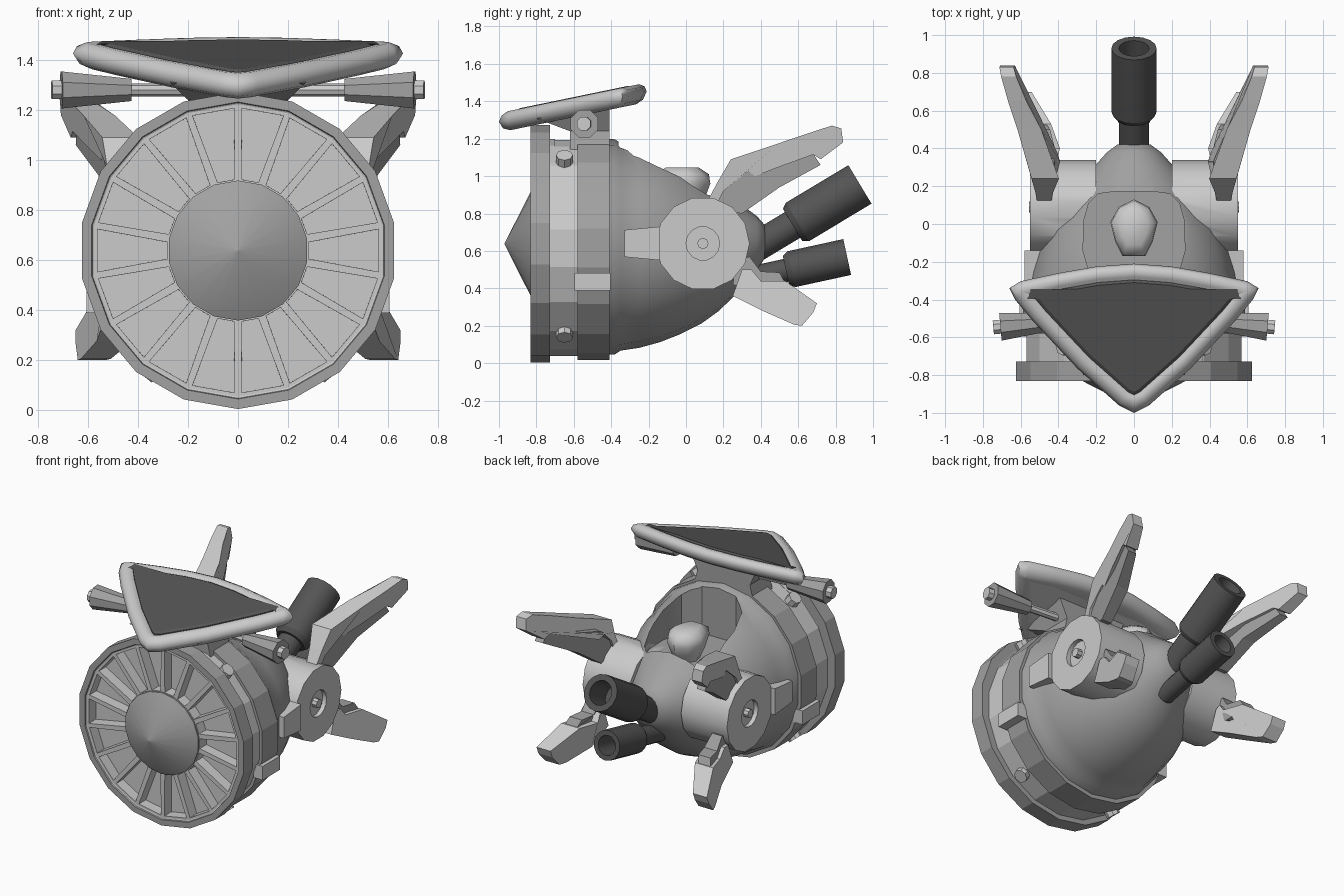
import bpy, bmesh, math
from mathutils import Vector as V

if "Cube" in bpy.data.objects:
    bpy.data.objects.remove(bpy.data.objects["Cube"])


def mat(name, g):
    m = bpy.data.materials.new(name)
    m.diffuse_color = (g, g, g, 1)
    m.use_nodes = True
    m.node_tree.nodes["Principled BSDF"].inputs["Base Color"].default_value = m.diffuse_color
    return m


DARK, MID = mat("dark_grey", 0.09), mat("mid_grey", 0.36)


def activate(ob):
    bpy.ops.object.select_all(action='DESELECT')
    ob.select_set(True)
    bpy.context.view_layer.objects.active = ob


def smooth_angle(ob, deg):
    activate(ob)
    bpy.ops.object.shade_smooth_by_angle(angle=math.radians(deg))


def finish(name, bm, material=None, mirror=False, smooth=0):
    bmesh.ops.recalc_face_normals(bm, faces=bm.faces)
    me = bpy.data.meshes.new(name)
    bm.to_mesh(me)
    bm.free()
    ob = bpy.data.objects.new(name, me)
    bpy.context.collection.objects.link(ob)
    if material:
        me.materials.append(material)
    if mirror:
        ob.modifiers.new("mirror", 'MIRROR')
    if smooth:
        smooth_angle(ob, smooth)
    return ob


def ring(c, d, r, n, phase=0.0):
    d = V(d).normalized()
    side = d.cross(V((0, 0, 1))).normalized()
    up = side.cross(d)
    return [V(c) + r * (math.sin(a) * side - math.cos(a) * up)
            for a in [(k + phase) * 2 * math.pi / n for k in range(n)]]


def loft_bm(rings, caps=True):
    bm = bmesh.new()
    vs = [[bm.verts.new(p) for p in r] for r in rings]
    n = len(vs[0])
    for a, b in zip(vs, vs[1:]):
        for i in range(n):
            bm.faces.new((a[i], a[(i + 1) % n], b[(i + 1) % n], b[i]))
    if caps:
        bm.faces.new(vs[0])
        bm.faces.new(vs[-1])
    return bm


def loft(name, rings, caps=True, **kw):
    return finish(name, loft_bm(rings, caps), **kw)


def turned(name, origin, d, profile, n, phase=0.0, **kw):
    """Lathe of (distance, radius) pairs along direction d."""
    dn = V(d).normalized()
    return loft(name, [ring(V(origin) + dn * t, d, r, n, phase) for t, r in profile], **kw)


def box(name, c, s, taper=1.0, **kw):
    rings = []
    for k, t in ((-1, taper), (1, 1)):
        rings.append([V((c[0] + i * s[0] / 2, c[1] + k * s[1] / 2, c[2] + j * s[2] / 2 * t))
                      for i, j in ((-1, -1), (1, -1), (1, 1), (-1, 1))])
    return loft(name, rings, **kw)


# front intake ring with 18 recessed slots
prof = [(-.70, .56), (-.73, .56), (-.73, .63), (-.825, .63), (-.825, .595), (-.82, .585), (-.82, .27)]
bm = loft_bm([ring((0, y, .638), (0, 1, 0), r, 18) for y, r in prof])
bmesh.ops.recalc_face_normals(bm, faces=bm.faces)
slots = [f for f in bm.faces if len(f.verts) == 4 and abs(f.calc_center_median().y + .82) < 1e-4]
bmesh.ops.inset_individual(bm, faces=slots, thickness=.021)
bmesh.ops.inset_individual(bm, faces=slots, thickness=.0005, depth=-.075)
finish("intake_ring", bm)
turned("intake_rim", (0, 0, .638), (0, 1, 0),
       [(-.82, .59), (-.832, .594), (-.832, .634), (-.728, .634), (-.728, .57)], 18, caps=False, material=MID)
turned("intake_cone", (0, 0, .638), (0, 1, 0), [(-.97, .002), (-.83, .28), (-.74, .28)], 18,
       material=MID, smooth=45)

# hull bands
turned("front_band", (0, 0, .615), (0, 1, 0), [(-.73, .578), (-.57, .578)], 18)
turned("rear_band", (0, 0, .615), (0, 1, 0), [(-.58, .598), (-.41, .598)], 18, material=MID)

# pear-shaped hull, side pods, and the cockpit cut from both
hull_prof = [(-.5, .58, .62), (-.38, .575, .622), (-.35, .555, .622), (-.25, .54, .622), (-.14, .51, .622),
             (-.03, .465, .62), (.08, .40, .61), (.17, .335, .61), (.25, .265, .615), (.32, .20, .63),
             (.38, .145, .64), (.42, .09, .65), (.43, .03, .65)]
hull = loft("hull", [ring((0, y, z), (0, 1, 0), r, 18) for y, r, z in hull_prof], material=MID)
pod = turned("side_pod", (0, .09, .64), (1, 0, 0),
             [(.2, .25), (.55, .25), (.55, .09), (.52, .09)], 14, .5)
half = [(.13, -.36), (.23, -.28), (.27, -.14), (.265, .02), (.24, .11), (.19, .16), (.1, .172)]
outline = half + [(-x, y) for x, y in reversed(half)]
cutter = loft("cockpit_cutter", [[V((x, y, z)) for x, y in outline] for z in (.84, 1.4)], material=MID)
for ob in (hull, pod):
    mod = ob.modifiers.new("cockpit", 'BOOLEAN')
    mod.operation, mod.object, mod.solver = 'DIFFERENCE', cutter, 'EXACT'
    activate(ob)
    bpy.ops.object.modifier_apply(modifier="cockpit")
    smooth_angle(ob, 35)
pod.modifiers.new("mirror", 'MIRROR')
bpy.data.objects.remove(cutter)

# seated pilot's head
head = [(0, .13), (.08, .09), (.125, .01), (.1, -.09), (.06, -.17)]
head += [(-x, y) for x, y in reversed(head[1:])]
loft("pilot_head", [[V((x * s, (y + .02) * s - .02, z)) for x, y in head]
                    for z, s in ((.82, .55), (.9, .85), (.96, 1), (1.01, .95), (1.045, .6))], smooth=50)

# pod bolts, tabs and band clamps
turned("pod_bolt", (0, .09, .64), (1, 0, 0), [(.5, .03), (.555, .03)], 8, mirror=True)
box("pod_front_tab", (.535, -.235, .64), (.09, .19, .18), .8, mirror=True)
box("band_clamp", (.57, -.50, .435), (.07, .19, .095), mirror=True)

# pegs around the front band
for nm, s in (("upper_peg", 1), ("lower_peg", -1)):
    turned(nm, (0, -.65, .635 if s > 0 else .615), (.62, 0, s * .78), [(.5, .045), (.61, .045)], 8, mirror=True)


# fins: side profiles that bend outwards and thin out with distance from the pod
def lerp(pts, t):
    for (a, p), (b, q) in zip(pts, pts[1:]):
        if t <= b:
            return p + (q - p) * (t - a) / (b - a)
    return pts[-1][1]


BEND = [(0, .475), (.3, .475), (.4, .465), (.55, .535), (.69, .605), (.875, .675)]
WIDTH = [(0, .06), (.2, .07), (.36, .15), (.55, .135), (.7, .1), (.9, .072)]


def fin(name, profile, scale, **kw):
    rings = []
    for side in (-.5, .5):
        r = []
        for y, z in profile:
            t = .8 * y + .35 * abs(z - .64)
            r.append(V((lerp(BEND, t) + side * scale * lerp(WIDTH, t), y, z)))
        rings.append(r)
    loft(name, rings, mirror=True, **kw)


fin("upper_fin", [(.1, .84), (.17, .97), (.24, 1.09), (.5, 1.177), (.65, 1.228), (.78, 1.27), (.83, 1.255),
                  (.84, 1.18), (.72, 1.09), (.68, 1.115), (.5, 1.05), (.37, 1.0), (.33, 1.025), (.2, .92),
                  (.16, .84)], 1)
fin("upper_fin_rib", [(.14, .82), (.2, .95), (.33, 1.04), (.5, 1.07), (.68, 1.12), (.72, 1.06),
                      (.5, .94), (.3, .8)], .65, material=MID)
fin("lower_fin", [(.25, .36), (.3, .5), (.35, .5), (.4, .44), (.53, .44), (.7, .32), (.68, .27), (.62, .2),
                  (.58, .205), (.42, .275)], 1)
fin("lower_fin_rib", [(.25, .42), (.27, .55), (.34, .57), (.4, .49), (.5, .485), (.53, .43), (.4, .38)],
    .65, material=MID)

# twin tail barrels, hollow at the end
turned("upper_barrel", (0, .33, .595), (0, .857, .515),
       [(0, .08), (.28, .08), (.28, .1), (.31, .12), (.70, .12), (.70, .08), (.5, .08)], 16,
       material=DARK, smooth=30)
turned("lower_barrel", (0, .30, .445), (0, .977, .213),
       [(0, .062), (.24, .062), (.24, .08), (.27, .098), (.575, .098), (.575, .065), (.4, .065)], 16,
       material=DARK, smooth=30)

# tilted canopy: rounded frame around a dark panel
edge = [(0, -1.0), (.08, -.96), (.3, -.765), (.53, -.52), (.63, -.40), (.66, -.34), (.6, -.303), (.4, -.26),
        (.2, -.225), (0, -.21)]
edge = [V(p) for p in edge + [(-x, y) for x, y in edge[-2:0:-1]]]


def inset(pts, d, h):
    out = []
    for i, p in enumerate(pts):
        a = (p - pts[i - 1]).normalized()
        b = (pts[(i + 1) % len(pts)] - p).normalized()
        na, nb = V((-a.y, a.x)), V((-b.y, b.x))
        m = (na + nb).normalized()
        q = p + m * d / max(.5, m.dot(na))
        out.append(V((q.x, q.y, 1.429 + .206 * (q.y + .35) + h)))
    return out


section = [(.095, -.052), (.055, -.062), (.02, -.045), (0, -.005), (.012, .025), (.04, .042), (.07, .04),
           (.092, .02)]
loft("canopy_frame", [inset(edge, d, h) for d, h in section], smooth=50)
loft("canopy_panel", [inset(edge, d, h) for d, h in ((.085, 0), (.085, .035), (.1, .045))], material=DARK)

# canopy pylon
loft("canopy_pylon", [[V((x * w, y, z + t * .206 * (y + .5))) for x, y in ((-1, y0), (1, y0), (1, -.41), (-1, -.41))]
                      for w, y0, z, t in ((.23, -.62, 1.12, 0), (.2, -.62, 1.24, 0), (.27, -.8, 1.37, 1))],
     material=MID)

# side lamps on a cross rod
d = (1, -.09, 0)
turned("lamp_rod", (0, -.48, 1.28), d, [(0, .026), (.45, .026)], 8, mirror=True)
turned("lamp_housing", (0, -.48, 1.28), d, [(.43, .048), (.71, .08)], 8, .5, material=MID, mirror=True)
turned("lamp_tip", (0, -.48, 1.28), d, [(.70, .04), (.748, .04)], 8, .5, mirror=True)
